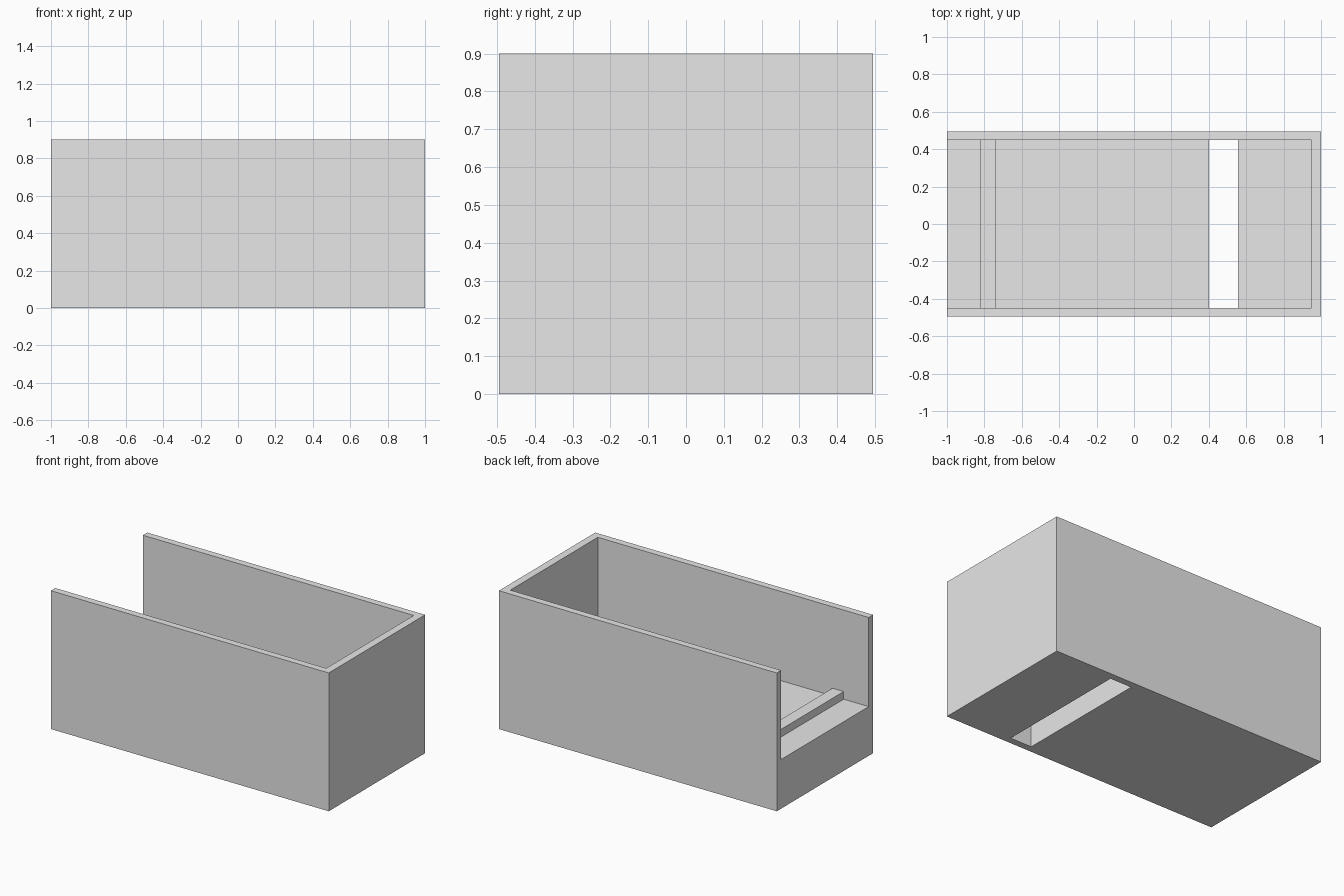
import bpy
import bmesh

cube = bpy.data.objects.get("Cube")
if cube:
    bpy.data.objects.remove(cube, do_unlink=True)

# Plain grey material
grey = bpy.data.materials.new("light_grey")
grey.use_nodes = True
colour = (0.8, 0.8, 0.8, 1.0)
grey.diffuse_color = colour
grey.node_tree.nodes["Principled BSDF"].inputs["Base Color"].default_value = colour


def extrude_profile(name, profile, half_width):
    """Extrude an x-z outline symmetrically along y."""
    bm = bmesh.new()
    face = bm.faces.new([bm.verts.new((x, -half_width, z)) for x, z in profile])
    side = bmesh.ops.extrude_face_region(bm, geom=[face])["geom"]
    verts = [v for v in side if isinstance(v, bmesh.types.BMVert)]
    bmesh.ops.translate(bm, verts=verts, vec=(0, 2 * half_width, 0))
    bmesh.ops.recalc_face_normals(bm, faces=bm.faces)
    mesh = bpy.data.meshes.new(name)
    bm.to_mesh(mesh)
    bm.free()
    mesh.materials.append(grey)
    obj = bpy.data.objects.new(name, mesh)
    bpy.context.collection.objects.link(obj)
    return obj


LENGTH, HEIGHT = 1.0, 0.9
FLOOR, RIDGE = 0.32, 0.37

# Outer block
tray = extrude_profile(
    "open_ended_tray",
    [(-LENGTH, 0), (LENGTH, 0), (LENGTH, HEIGHT), (-LENGTH, HEIGHT)], 0.495)

# Cavity open at one end, stepping over the ridge and down through the slot
cavity = extrude_profile("cavity_cutter", [
    (-1.2, FLOOR), (-0.82, FLOOR), (-0.82, RIDGE), (-0.74, RIDGE), (-0.74, FLOOR),
    (0.4, FLOOR), (0.4, -0.2), (0.555, -0.2), (0.555, FLOOR),
    (0.95, FLOOR), (0.95, 1.2), (-1.2, 1.2)], 0.45)
cavity.hide_render = True

# Carve the tray, then discard the cutter
cut = tray.modifiers.new("carve_cavity", "BOOLEAN")
cut.operation = "DIFFERENCE"
cut.solver = "EXACT"
cut.object = cavity
bpy.context.view_layer.objects.active = tray
tray.select_set(True)
bpy.ops.object.modifier_apply(modifier=cut.name)
bpy.data.objects.remove(cavity, do_unlink=True)
